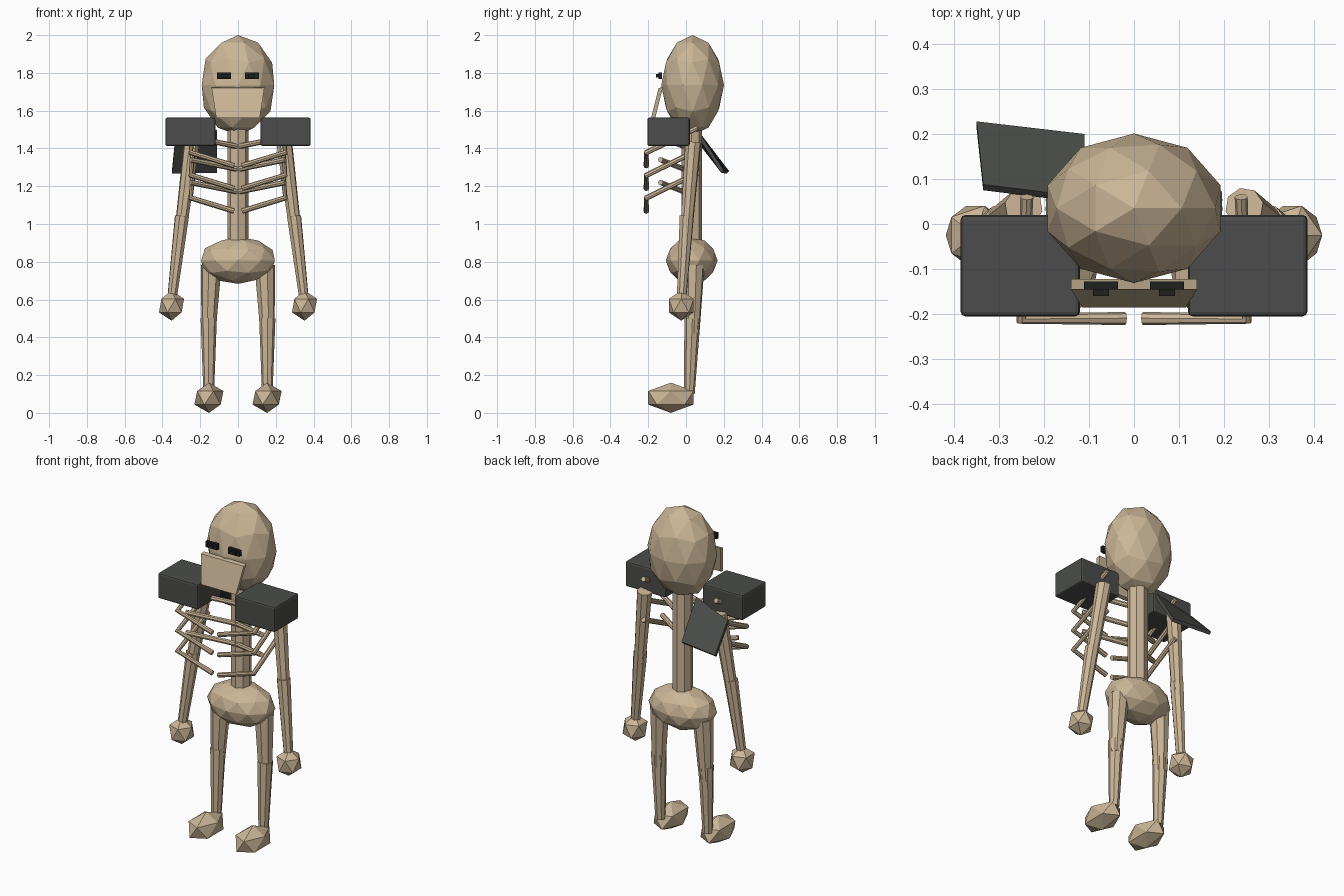
import bpy, bmesh, math
from mathutils import Vector, Matrix

if "Cube" in bpy.data.objects:
    bpy.data.objects.remove(bpy.data.objects["Cube"])


def material(name, rgb):
    m = bpy.data.materials.new(name)
    m.diffuse_color = (*rgb, 1)
    m.use_nodes = True
    m.node_tree.nodes["Principled BSDF"].inputs["Base Color"].default_value = m.diffuse_color
    return m


BONE = material("bone", (0.60, 0.47, 0.31))
SLATE = material("dark_slate", (0.070, 0.073, 0.069))
BLACK = material("eye_black", (0.013, 0.014, 0.014))


def finish(bm, name, mat):
    bmesh.ops.recalc_face_normals(bm, faces=bm.faces)
    me = bpy.data.meshes.new(name)
    bm.to_mesh(me)
    bm.free()
    me.materials.append(mat)
    ob = bpy.data.objects.new(name, me)
    bpy.context.collection.objects.link(ob)
    return ob


def ball(name, center, radii, subdiv):
    """Faceted bone lump."""
    bm = bmesh.new()
    mat = Matrix.Translation(center) @ Matrix.Diagonal((*radii, 1))
    bmesh.ops.create_icosphere(bm, subdivisions=subdiv, radius=1, matrix=mat)
    return finish(bm, name, BONE)


def add_rod(bm, a, b, r1, r2, sides=8):
    """Tapered cylinder from a to b."""
    a, b = Vector(a), Vector(b)
    d = b - a
    mat = Matrix.Translation((a + b) / 2) @ d.to_track_quat('Z', 'Y').to_matrix().to_4x4()
    bmesh.ops.create_cone(bm, cap_ends=True, segments=sides, radius1=r1, radius2=r2,
                          depth=d.length, matrix=mat)


def rod(name, a, b, r1, r2, sides=8):
    bm = bmesh.new()
    add_rod(bm, a, b, r1, r2, sides)
    return finish(bm, name, BONE)


def box(name, lo, hi, mat, bevel=0):
    lo, hi = Vector(lo), Vector(hi)
    size = hi - lo
    bm = bmesh.new()
    bmesh.ops.create_cube(bm, size=1, matrix=Matrix.Translation((lo + hi) / 2)
                          @ Matrix.Diagonal((*(abs(c) for c in size), 1)))
    ob = finish(bm, name, mat)
    if bevel:
        mod = ob.modifiers.new("soft_edge", 'BEVEL')
        mod.width = bevel
        mod.segments = 2
    return ob


def slab(name, corners, offset, mat):
    """Four-cornered plate thickened along an offset."""
    bm = bmesh.new()
    front = [bm.verts.new(c) for c in corners]
    back = [bm.verts.new(Vector(c) + Vector(offset)) for c in corners]
    bm.faces.new(front)
    bm.faces.new(back[::-1])
    for i in range(4):
        j = (i + 1) % 4
        bm.faces.new((front[i], back[i], back[j], front[j]))
    return finish(bm, name, mat)


def sweep(name, points, radius, sides=8):
    """Tube along a bent path with mitred corners."""
    cu = bpy.data.curves.new(name, 'CURVE')
    cu.dimensions = '3D'
    cu.bevel_depth = radius
    cu.bevel_resolution = sides // 2 - 2
    cu.use_fill_caps = True
    sp = cu.splines.new('POLY')
    sp.points.add(len(points) - 1)
    for p, co in zip(sp.points, points):
        p.co = (*co, 1)
    sp.use_smooth = False
    cu.materials.append(BONE)
    ob = bpy.data.objects.new(name, cu)
    bpy.context.collection.objects.link(ob)
    return ob


# Skull, jaw, spine and pelvis
ball("skull", (0, 0.035, 1.735), (0.202, 0.166, 0.265), 2)
slab("jaw", [(-0.14, -0.145, 1.72), (0.14, -0.145, 1.72),
             (0.115, -0.185, 1.56), (-0.115, -0.185, 1.56)], (0, 0.023, 0.005), BONE)
rod("spine", (0, 0.03, 0.85), (0, 0.03, 1.52), 0.055, 0.055)
ball("pelvis", (0, 0.03, 0.807), (0.205, 0.137, 0.124), 2)

for s, side in ((-1, "left"), (1, "right")):
    # Eye block with a smaller raised front
    box(side + "_eye", (s * 0.036, -0.146, 1.768), (s * 0.111, -0.128, 1.803), BLACK)
    box(side + "_pupil", (s * 0.056, -0.160, 1.776), (s * 0.091, -0.144, 1.794), BLACK)

    # Shoulder pad
    box(side + "_shoulder_pad", (s * 0.12, -0.205, 1.413), (s * 0.385, 0.02, 1.563),
        SLATE, 0.01)

    # Arm
    rod(side + "_upper_arm", (s * 0.245, 0.038, 1.43), (s * 0.302, 0.003, 0.98), 0.043, 0.033)
    rod(side + "_forearm", (s * 0.297, 0.004, 1.04), (s * 0.350, -0.024, 0.60), 0.039, 0.026)
    ball(side + "_hand", (s * 0.352, -0.025, 0.568), (0.074, 0.077, 0.080), 1)

    # Leg
    rod(side + "_thigh", (s * 0.142, 0.043, 0.78), (s * 0.156, 0.034, 0.42), 0.056, 0.038)
    rod(side + "_shin", (s * 0.155, 0.034, 0.50), (s * 0.155, 0.018, 0.10), 0.043, 0.028)
    ball(side + "_foot", (s * 0.154, -0.08, 0.08), (0.086, 0.141, 0.08), 1)

    # Rib cage: side-and-front bars plus inner bars reaching the spine
    for i in range(3):
        dz = -0.12 * i
        sweep(f"{side}_rib_{i + 1}", [(s * 0.238, 0.06, 1.51 + dz),
                                      (s * 0.25, -0.21, 1.378 + dz),
                                      (s * 0.02, -0.21, 1.308 + dz)], 0.0145)
        rod(f"{side}_inner_rib_{i + 1}", (0, -0.01, 1.41 + dz),
            (s * 0.25, -0.135, 1.46 + dz), 0.0145, 0.0145)

# Hanging plate behind one shoulder
slab("back_plate", [(-0.11, 0.06, 1.50), (-0.335, 0.088, 1.43),
                    (-0.35, 0.228, 1.28), (-0.11, 0.20, 1.285)],
     (0, -0.013, -0.014), SLATE)
